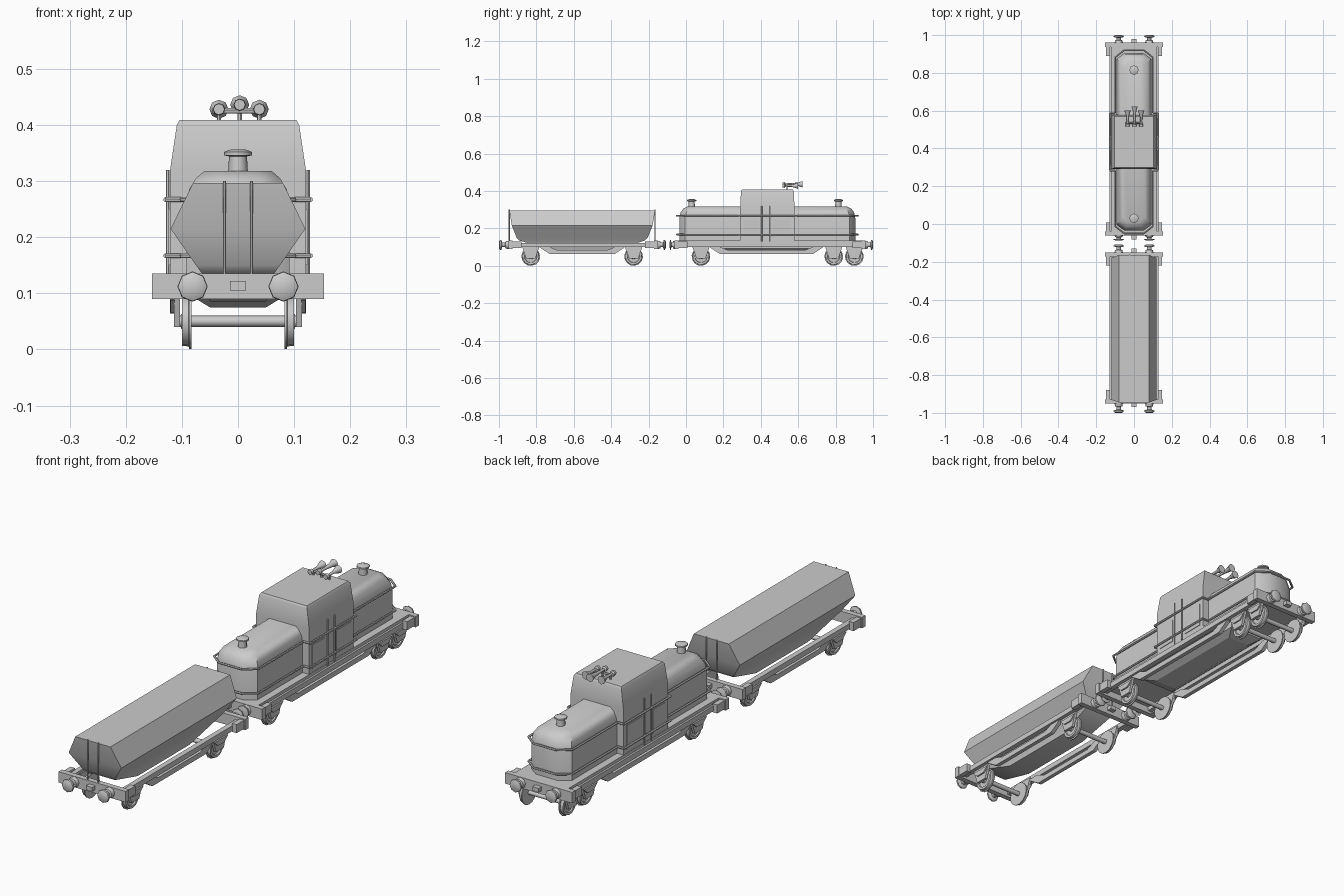
import bpy, bmesh, math
from mathutils import Vector

if "Cube" in bpy.data.objects:
    bpy.data.objects.remove(bpy.data.objects["Cube"])

def finish(name, bm, smooth=35):
    bmesh.ops.recalc_face_normals(bm, faces=bm.faces)
    me = bpy.data.meshes.new(name)
    bm.to_mesh(me)
    bm.free()
    ob = bpy.data.objects.new(name, me)
    bpy.context.collection.objects.link(ob)
    if smooth:
        bpy.ops.object.select_all(action='DESELECT')
        ob.select_set(True)
        bpy.context.view_layer.objects.active = ob
        bpy.ops.object.shade_smooth_by_angle(angle=math.radians(smooth))
    return ob

def loft(name, rings, smooth=35):
    bm = bmesh.new()
    vs = [[bm.verts.new(p) for p in r] for r in rings]
    n = len(vs[0])
    for a, b in zip(vs, vs[1:]):
        for i in range(n):
            bm.faces.new((a[i], a[(i + 1) % n], b[(i + 1) % n], b[i]))
    bm.faces.new(vs[0])
    bm.faces.new(vs[-1])
    return finish(name, bm, smooth)

def box(name, x0, x1, y0, y1, z0, z1):
    return loft(name, [[(x0, y0, z), (x1, y0, z), (x1, y1, z), (x0, y1, z)] for z in (z0, z1)], 0)

def turned(name, origin, axis, prof, n=8, smooth=50):
    """Stack of circles: prof = (distance along axis, radius)."""
    o, d = Vector(origin), Vector(axis).normalized()
    u = d.orthogonal().normalized()
    w = d.cross(u)
    rings = [[o + d * t + (u * math.cos(2 * math.pi * i / n) + w * math.sin(2 * math.pi * i / n)) * r
              for i in range(n)] for t, r in prof]
    return loft(name, rings, smooth)

def rod(name, p, q, r, n=6):
    d = Vector(q) - Vector(p)
    return turned(name, p, d, [(0, r), (d.length, r)], n)

def rect(hx, y0, y1, z):
    return [(-hx, y0, z), (hx, y0, z), (hx, y1, z), (-hx, y1, z)]

def side_plate(name, x0, x1, yz):
    return loft(name, [[(x, y, z) for y, z in yz] for x in (x0, x1)], 0)

# Running gear: wheelsets with axle guards and springs
def wheelset(y):
    rod("axle", (-.112, y, .05), (.112, y, .05), .01, 8)
    for s in (-1, 1):
        turned("wheel", (s * .083, y, .05), (s, 0, 0),
               [(0, .05), (.004, .05), (.005, .045), (.017, .044), (.017, .034), (.012, .032),
                (.012, .015), (.019, .013)], 14, 30)
        side_plate("axle_guard", s * .103, s * .114,
                   [(y - .05, .112), (y + .05, .112), (y + .04, .085), (y + .025, .04),
                    (y - .025, .04), (y - .04, .085)])
        side_plate("leaf_spring", s * .112, s * .12,
                   [(y - .045, .088), (y + .045, .088), (y + .02, .066), (y - .02, .066)])

# Underframe shared by both vehicles
def underframe(y0, y1, axles, drop, tip0, tip1):
    for ye, d, tip in ((y0, -1, tip0), (y1, 1, tip1)):
        a, b = sorted((ye, ye - d * .022))
        box("buffer_beam", -.153, .153, a, b, .09, .135)
        box("coupling_block", -.014, .014, min(ye, ye + d * .02), max(ye, ye + d * .02), .105, .122)
        for s in (-1, 1):
            c, e = sorted((ye - d * .022, ye - d * .07))
            box("corner_step", min(s * .127, s * .148), max(s * .127, s * .148), c, e, .095, .13)
            turned("buffer", (s * .081, ye, .112), (0, d, 0),
                   [(0, .022), (tip * .3, .019), (tip * .35, .012), (tip * .65, .012),
                    (tip * .75, .027), (tip * .9, .026), (tip, .017)], 8)
    d0, d1 = drop
    for s in (-1, 1):
        a, b = sorted((s * .108, s * .13))
        box("side_sill", a, b, y0 + .02, y1 - .02, .1, .122)
        side_plate("dropped_sill", s * .104, s * .121,
                   [(d0 - .06, .105), (d0 - .01, .105), (d0 + .04, .085), (d1 - .04, .085),
                    (d1 + .01, .105), (d1 + .06, .105), (d1 + .04, .09), (d1, .064),
                    (d0, .064), (d0 - .04, .09)])
    for y in axles:
        wheelset(y)

underframe(-.95, -.15, (-.83, -.28), (-.73, -.38), .05, .042)
underframe(-.062, .96, (.08, .79, .90), (.18, .68), .025, .04)

# Wagon hopper body, widest at mid height, with overhanging ends
cy = -.555
loft("wagon_hopper", [rect(h, cy - l, cy + l, z) for z, h, l in
     ((.085, .05, .17), (.135, .064, .335), (.15, .075, .35), (.215, .12, .376), (.297, .08, .39))], 50)
for y in (-.945, -.165):
    for x in (-.024, .024):
        rod("end_post", (x, y, .125), (x, y, .3), .003)

# Locomotive deck and under-tank
box("deck", -.122, .122, -.045, .945, .118, .135)
loft("under_tank", [rect(.05, .2, .66, .075), rect(.078, .15, .71, .092), rect(.078, .15, .71, .12)], 0)

# Long hood with chamfered ends and rounded shoulders
def hood_ring(z, h, i):
    a, b, k = -.035 + i, .905 - i, .05 * h / .092
    return [(-h, a + .03, z), (-k, a, z), (k, a, z), (h, a + .03, z),
            (h, b - .03, z), (k, b, z), (-k, b, z), (-h, b - .03, z)]
loft("hood", [hood_ring(*r) for r in
     ((.13, .092, 0), (.255, .092, 0), (.285, .087, .006), (.305, .075, .02), (.318, .06, .045))], 40)

# Cab with tapering upper walls and slightly rounded roof
loft("cab", [rect(.121, .29, .58, .13), rect(.121, .29, .58, .32), rect(.109, .294, .576, .4),
             rect(.104, .3, .57, .409)], 40)
for s in (-1, 1):
    for y in (.405, .45):
        rod("door_handrail", (s * .125, y, .13), (s * .125, y, .32), .003)
    for y0, y1 in ((.31, .39), (.465, .56)):
        a, b = sorted((s * .119, s * .1235))
        box("cab_side_panel", a, b, y0, y1, .15, .25)

# Guard rails that follow the hood and cab outline
half = [(.052, -.05), (.1, -.012), (.1, .283), (.129, .283), (.129, .587), (.1, .587),
        (.1, .882), (.052, .92)]
loop = half + [(-x, y) for x, y in reversed(half)]
for z in (.167, .267):
    for p, q in zip(loop, loop[1:] + loop[:1]):
        rod("guard_rail", (*p, z), (*q, z), .0045)

# Exhaust stacks with caps
for y in (.03, .815):
    turned("exhaust_stack", (0, y, .31), (0, 0, 1),
           [(0, .018), (.034, .016), (.036, .025), (.042, .025), (.046, .014)], 8)

# Three roof horns on a bar
rod("horn_bar", (-.045, .535, .425), (.045, .535, .425), .005)
for x, y1 in ((-.034, .6), (.003, .622), (.038, .6)):
    zc = .436 if abs(x) < .01 else .428
    turned("horn", (x, .515, zc), (0, 1, 0),
           [(0, .01), (.012, .011), (.016, .005), (.05, .006), (y1 - .535, .01), (y1 - .515, .017)], 8)
    rod("horn_mount", (x, .54, .405), (x, .54, zc), .004)
